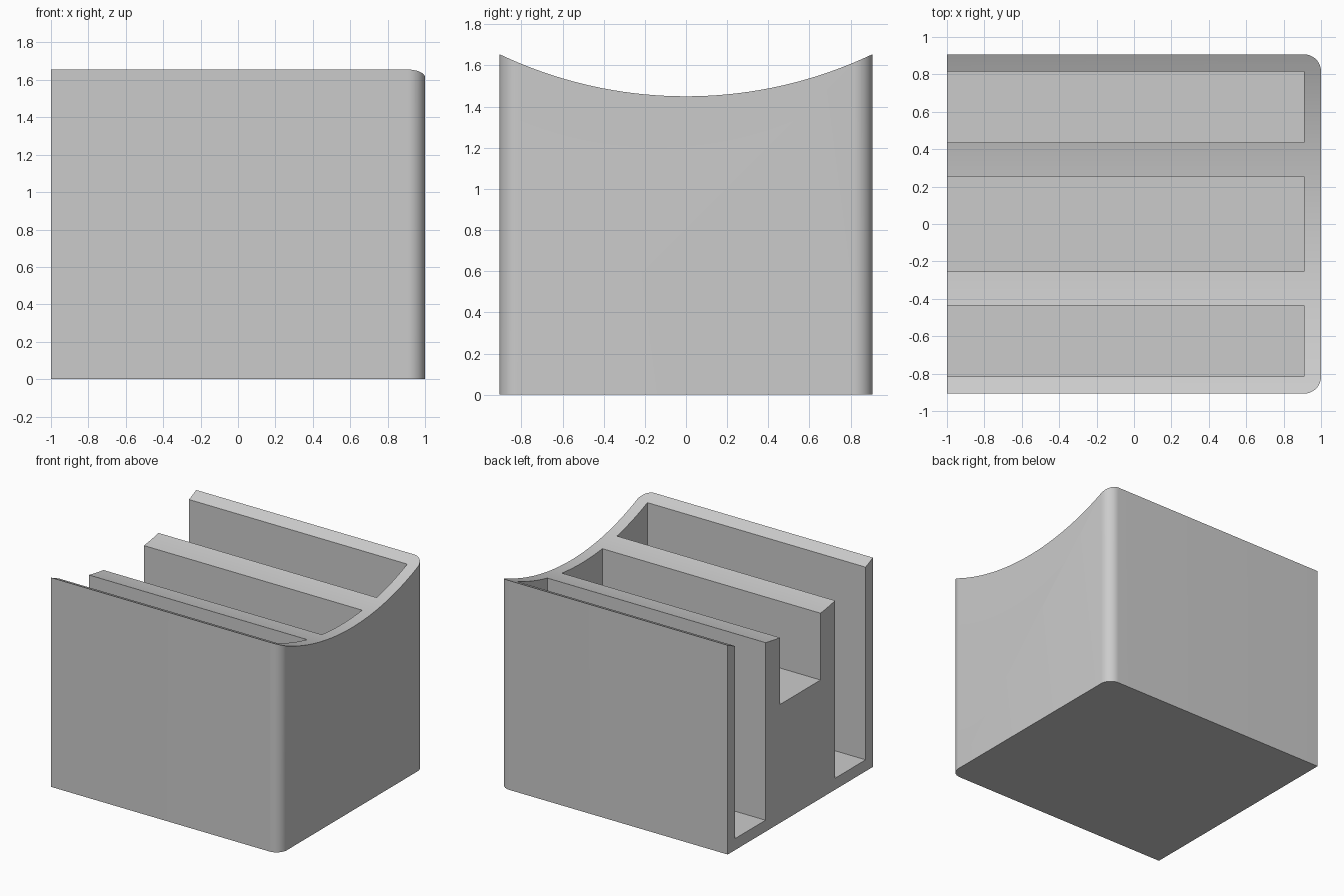
import bpy, bmesh, math

if "Cube" in bpy.data.objects:
    bpy.data.objects.remove(bpy.data.objects["Cube"], do_unlink=True)

HALF_X, HALF_Y = 1.0, 0.907      # block half sizes
EDGE_Z, SADDLE_Z = 1.655, 1.45   # top height at the sides and in the middle
WALL = 0.091                     # wall, floor and corner radius

grey = bpy.data.materials.new("plain_grey")
grey.use_nodes = True
colour = (0.6, 0.6, 0.6, 1)
grey.diffuse_color = colour
grey.node_tree.nodes["Principled BSDF"].inputs["Base Color"].default_value = colour


def new_object(name, bm):
    bmesh.ops.recalc_face_normals(bm, faces=bm.faces)
    mesh = bpy.data.meshes.new(name)
    bm.to_mesh(mesh)
    bm.free()
    mesh.materials.append(grey)
    obj = bpy.data.objects.new(name, mesh)
    bpy.context.collection.objects.link(obj)
    return obj


def box(bm, low, high):
    verts = bmesh.ops.create_cube(bm, size=1)["verts"]
    for v in verts:
        for i in range(3):
            v.co[i] = high[i] if v.co[i] > 0 else low[i]


def extrude(bm, points, offset):
    face = bm.faces.new([bm.verts.new(p) for p in points])
    moved = bmesh.ops.extrude_face_region(bm, geom=[face])["geom"]
    bmesh.ops.translate(bm, vec=offset,
                        verts=[v for v in moved if isinstance(v, bmesh.types.BMVert)])


def cut(target, cutter):
    cutter.hide_render = True
    mod = target.modifiers.new("cut", "BOOLEAN")
    mod.operation = "DIFFERENCE"
    mod.solver = "EXACT"
    mod.object = cutter
    bpy.context.view_layer.objects.active = target
    bpy.ops.object.modifier_apply(modifier=mod.name)
    bpy.data.objects.remove(cutter, do_unlink=True)


# Block footprint with the two closed-end corners rounded
outline = [(-HALF_X, HALF_Y, 0), (-HALF_X, -HALF_Y, 0)]
for side, start in ((-1, -90), (1, 0)):
    for i in range(13):
        a = math.radians(start + 90 * i / 12)
        outline.append((HALF_X - WALL + WALL * math.cos(a),
                        side * (HALF_Y - WALL) + WALL * math.sin(a), 0))
bm = bmesh.new()
extrude(bm, outline, (0, 0, EDGE_Z + 0.1))
holder = new_object("slotted_holder", bm)

# Concave top, a shallow arc running along x
sag = EDGE_Z - SADDLE_Z
radius = (HALF_Y ** 2 + sag ** 2) / (2 * sag)
reach = math.asin(HALF_Y / radius) * 1.1
arc = []
for i in range(41):
    a = reach * (i / 20 - 1)
    arc.append((-1.2, radius * math.sin(a), SADDLE_Z + radius * (1 - math.cos(a))))
arc += [(-1.2, 1.1, 2.2), (-1.2, -1.1, 2.2)]
bm = bmesh.new()
extrude(bm, arc, (2.4, 0, 0))
cut(holder, new_object("top_cutter", bm))

# Two deep outer slots and a shallow middle slot, open at one end
bm = bmesh.new()
for y0, y1, floor in ((-0.816, -0.435, WALL), (-0.253, 0.253, 0.937), (0.435, 0.816, WALL)):
    box(bm, (-1.2, y0, floor), (HALF_X - WALL, y1, 2.0))
cut(holder, new_object("slot_cutter", bm))

# Smooth the arc and corners, keep the edges crisp
bpy.ops.object.select_all(action="DESELECT")
holder.select_set(True)
bpy.context.view_layer.objects.active = holder
bpy.ops.object.shade_smooth_by_angle(angle=math.radians(20))
